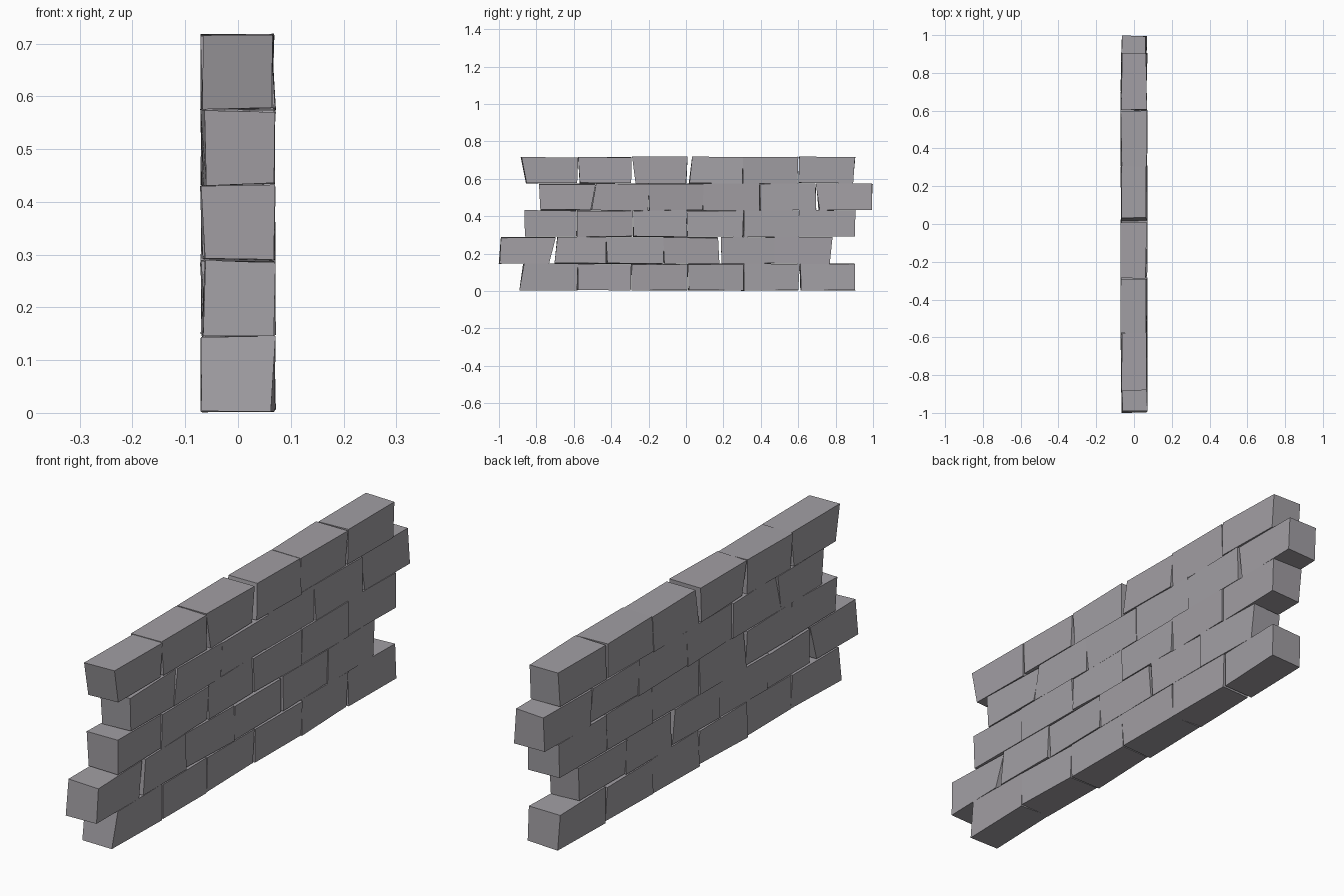
import bpy
import bmesh
import random

random.seed(4)

if "Cube" in bpy.data.objects:
    bpy.data.objects.remove(bpy.data.objects["Cube"], do_unlink=True)

# Single stone colour
stone = bpy.data.materials.new("grey_stone")
stone.use_nodes = True
grey = (0.36, 0.345, 0.37, 1)
stone.diffuse_color = grey
stone.node_tree.nodes["Principled BSDF"].inputs["Base Color"].default_value = grey

# Courses from the ground up. Each joint is (bottom y, top y) and, for open
# wedges, the gap to the next brick at the bottom and top.
COURSES = [
    [(-.89, -.87), (-.58, -.58), (-.295, -.295), (.01, .01), (.31, .31),
     (.6, .605, .012, .004), (.905, .9)],
    [(-1, -.995), (-.735, -.7, .035, .01), (-.425, -.43), (-.12, -.12),
     (.18, .17, .01, .016), (.475, .475), (.77, .78)],
    [(-.865, -.865), (-.587, -.585), (-.29, -.285, .008, .003), (.01, .005),
     (.305, .305), (.6, .6), (.9, .905)],
    [(-.778, -.788), (-.51, -.485), (-.2, -.2), (.085, .095), (.395, .395),
     (.695, .69, .016, .006), (.992, .995)],
    [(-.855, -.885), (-.583, -.578, .012, .003), (-.292, -.29, .022, .002),
     (0, .005, .015, .025), (.305, .305), (.592, .6, .012, .004), (.895, .905)],
]
HEIGHT = .143      # course spacing
HALF_DEPTH = .066


def wobble(amount):
    return random.uniform(-amount, amount)


def add_brick(name, start, end, base, top):
    """Box with slanted ends and hand-cut corners."""
    bm = bmesh.new()
    bmesh.ops.create_cube(bm, size=2)
    for v in bm.verts:
        level = int(v.co.z > 0)
        y = (end if v.co.y > 0 else start)[level]
        z = top if level else base
        v.co = (v.co.x * HALF_DEPTH + wobble(.006), y + wobble(.004), z + wobble(.003))
    mesh = bpy.data.meshes.new(name)
    bm.to_mesh(mesh)
    bm.free()
    mesh.materials.append(stone)
    bpy.context.collection.objects.link(bpy.data.objects.new(name, mesh))


# Lay the staggered courses
for row, joints in enumerate(COURSES):
    base = .004 + row * HEIGHT
    for i in range(len(joints) - 1):
        left, right = joints[i], joints[i + 1]
        gap = left[2:] or (.002, .002)
        start = (left[0] + gap[0], left[1] + gap[1])
        add_brick(f"brick_row_{row + 1}_{i + 1}", start, right[:2],
                  base, base + HEIGHT - .003)
